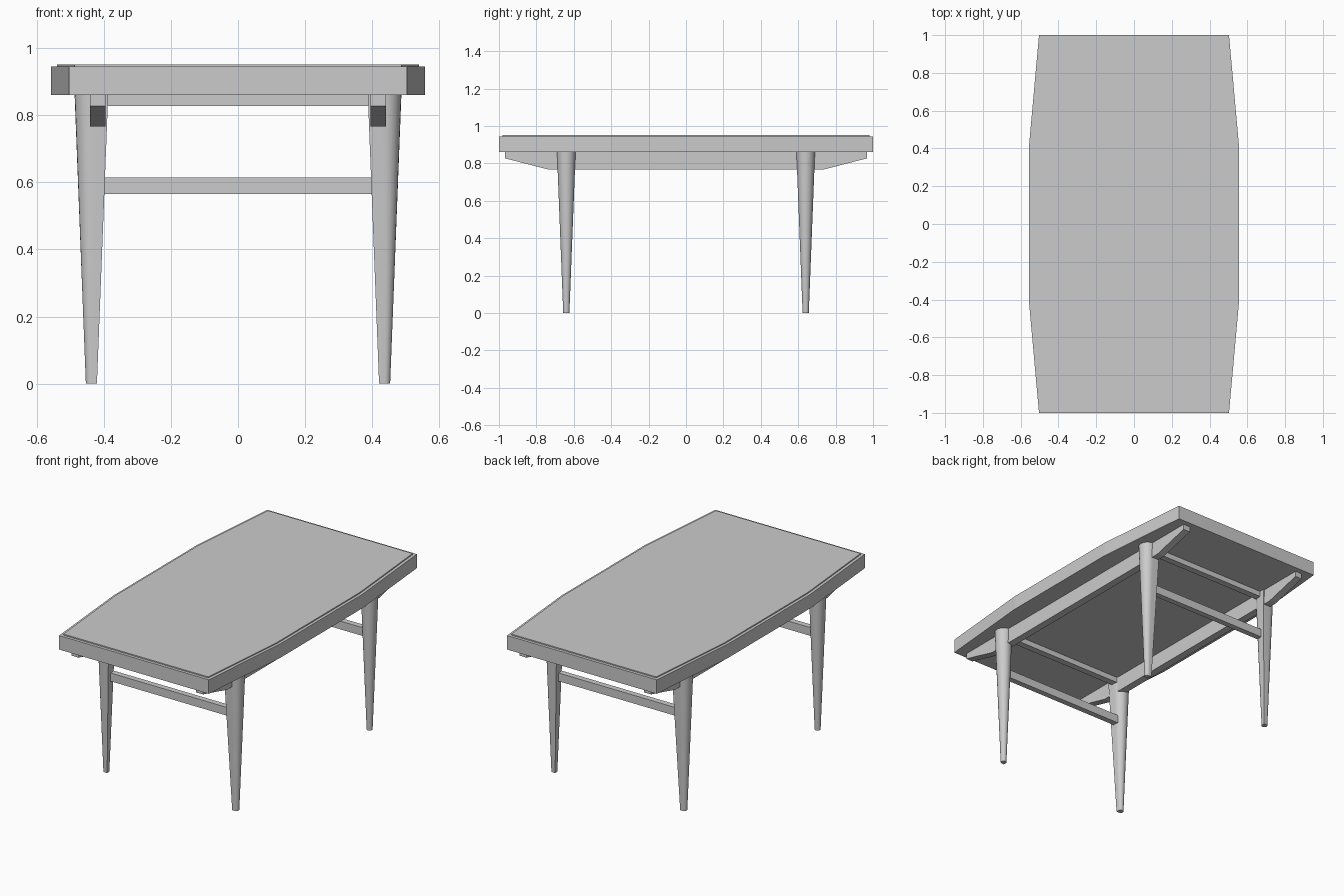
import bpy
import bmesh
from math import cos, sin, radians

cube = bpy.data.objects.get("Cube")
if cube:
    bpy.data.objects.remove(cube, do_unlink=True)

GREY = (0.6, 0.6, 0.6, 1)
mat = bpy.data.materials.new("plain grey")
mat.use_nodes = True
mat.diffuse_color = GREY
mat.node_tree.nodes["Principled BSDF"].inputs["Base Color"].default_value = GREY

LEG_X, LEG_Y = 0.437, 0.64
TOP_UNDER, TOP_UPPER = 0.86, 0.945


def loft(name, lower, upper, mirror=(False, False), smooth=False):
    """Closed solid between two matching rings of points."""
    bm = bmesh.new()
    a = [bm.verts.new(p) for p in lower]
    b = [bm.verts.new(p) for p in upper]
    n = len(a)
    bm.faces.new(a)
    bm.faces.new(b)
    for i in range(n):
        j = (i + 1) % n
        bm.faces.new((a[i], a[j], b[j], b[i]))
    bmesh.ops.recalc_face_normals(bm, faces=bm.faces)
    mesh = bpy.data.meshes.new(name)
    bm.to_mesh(mesh)
    bm.free()
    mesh.materials.append(mat)
    obj = bpy.data.objects.new(name, mesh)
    bpy.context.collection.objects.link(obj)
    if smooth:
        bpy.ops.object.select_all(action="DESELECT")
        obj.select_set(True)
        bpy.context.view_layer.objects.active = obj
        bpy.ops.object.shade_smooth_by_angle(angle=radians(30))
    if any(mirror):
        mod = obj.modifiers.new("Mirror", "MIRROR")
        mod.use_axis = (*mirror, False)
        mod.use_mirror_merge = False
    return obj


def slab(name, half_end, half_mid, half_len, z0, z1):
    """Board whose long sides bow outwards in three straight runs."""
    quarter = [(half_end, half_len), (half_mid, 0.4)]
    side = quarter + [(x, -y) for x, y in reversed(quarter)]
    ring = side + [(-x, -y) for x, y in side]
    return loft(name, [(x, y, z0) for x, y in ring], [(x, y, z1) for x, y in ring])


def crossbar(name, half_len, depth, z0, z1):
    """Bar across the table at both pairs of legs."""
    ends = [[(x, LEG_Y + y, z) for y, z in
             ((-depth / 2, z0), (depth / 2, z0), (depth / 2, z1), (-depth / 2, z1))]
            for x in (-half_len, half_len)]
    return loft(name, *ends, mirror=(False, True))


def leg_ring(r, z):
    """Round section with one square corner, towards the inner end side."""
    pts = [(r * cos(radians(t)), r * sin(radians(t))) for t in range(90, -181, -15)]
    pts.append((-r, r))
    return [(LEG_X + x, LEG_Y + y, z) for x, y in pts]


# Table top with a slightly raised panel
slab("table_top", 0.503, 0.557, 1.0, TOP_UNDER, TOP_UPPER)
slab("top_panel", 0.487, 0.54, 0.982, TOP_UPPER - 0.01, 0.952)

# Tapered legs
loft("legs", leg_ring(0.0165, 0), leg_ring(0.05, TOP_UNDER), (True, True), smooth=True)

# Long rails with ends that slope up
rail = [(-0.967, TOP_UNDER), (-0.967, 0.827), (-0.735, 0.767),
        (0.735, 0.767), (0.967, 0.827), (0.967, TOP_UNDER)]
loft("long_rails", *[[(x, y, z) for y, z in rail] for x in (0.395, 0.441)],
     mirror=(True, False))

# Upper cross rails and lower stretchers
crossbar("cross_rails", 0.4, 0.04, 0.827, TOP_UNDER)
crossbar("stretchers", 0.41, 0.035, 0.565, 0.615)
